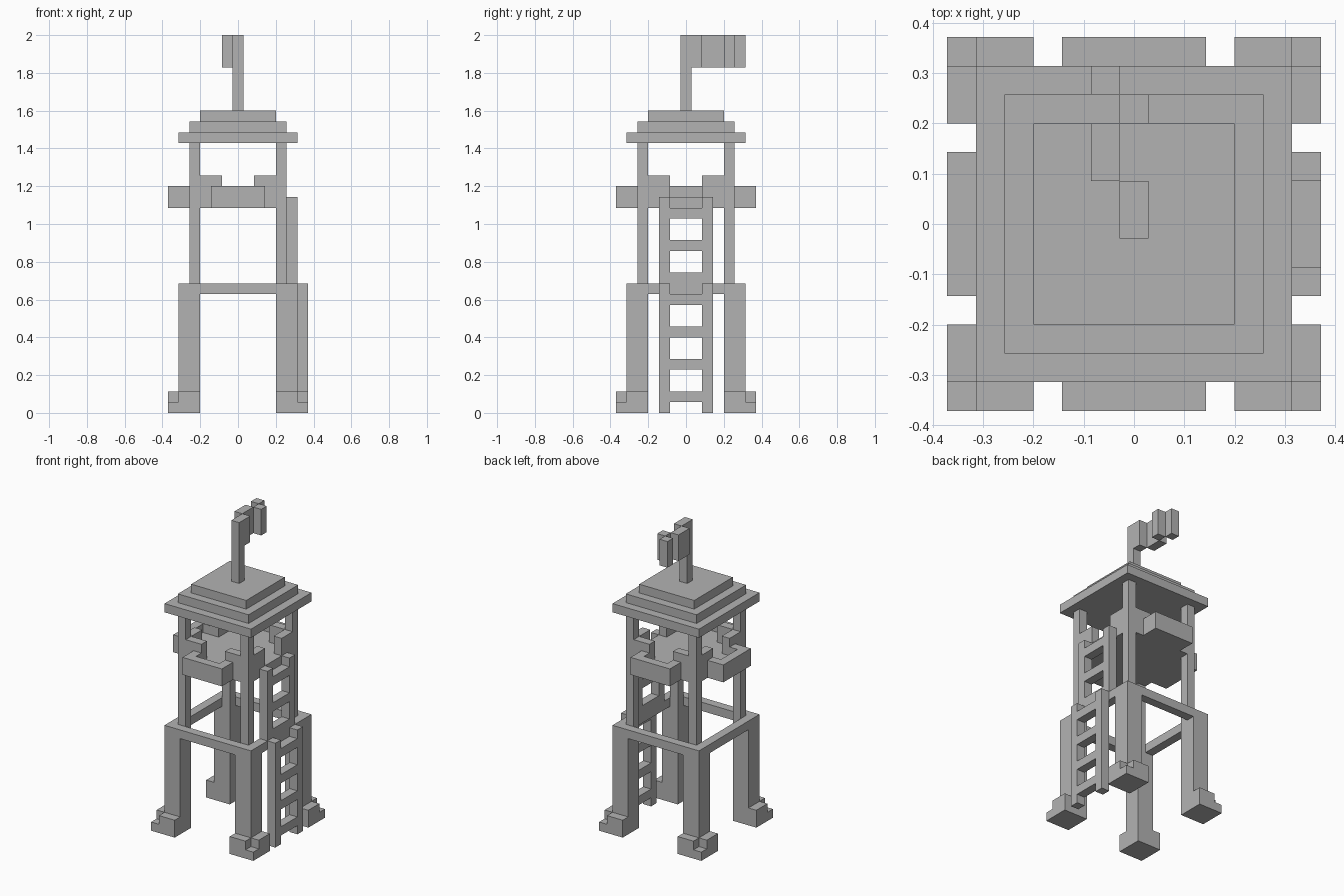
import bpy, bmesh
from math import pi
from mathutils import Matrix, Vector

U = 2 / 35  # one block

cube = bpy.data.objects.get("Cube")
if cube:
    bpy.data.objects.remove(cube, do_unlink=True)

GREY = (0.45, 0.45, 0.45, 1)
mat = bpy.data.materials.new("plain grey")
mat.use_nodes = True
mat.diffuse_color = GREY
mat.node_tree.nodes["Principled BSDF"].inputs["Base Color"].default_value = GREY


def part(name, boxes, quarter=0):
    """Joins boxes (x, y and z ranges in blocks), turned by quarter turns about z."""
    bm = bmesh.new()
    for x, y, z in boxes:
        size = Vector((x[1] - x[0], y[1] - y[0], z[1] - z[0])) * U
        mid = Vector((sum(x), sum(y), sum(z))) * U / 2
        bmesh.ops.create_cube(bm, size=1, matrix=Matrix.LocRotScale(mid, None, size))
    bm.transform(Matrix.Rotation(quarter * pi / 2, 4, 'Z'))
    mesh = bpy.data.meshes.new(name)
    bm.to_mesh(mesh)
    bm.free()
    mesh.materials.append(mat)
    obj = bpy.data.objects.new(name, mesh)
    bpy.context.collection.objects.link(obj)


def both(x, y, z):
    """A box and its mirror image across x = 0."""
    return [(x, y, z), ((-x[1], -x[0]), y, z)]


def square(half, z):
    return ((-half, half), (-half, half), z)


inner, edge, out = (3.5, 4.5), (4.5, 5.5), (5.5, 6.5)

# Four corners: leg, notched foot and post
for q, corner in enumerate(("front_left", "back_left", "back_right", "front_right")):
    leg, front = (3.5, 5.5), (-5.5, -3.5)
    part(corner + "_leg", [(leg, front, (0, 12))], q)
    part(corner + "_foot", [
        (out, (-6.5, -3.5), (0, 1)), (leg, (-6.5, -5.5), (0, 1)),
        (out, front, (1, 2)), (leg, (-6.5, -5.5), (1, 2))], q)
    part(corner + "_post", [(inner, (-4.5, -3.5), (12, 25))], q)

# Four sides: frame beam and parapet; three of them have a bay
for q, side in enumerate(("front", "left", "back", "right")):
    wall = (-4.5, -3.5)
    part(side + "_beam", [((-3.5, 3.5), (-5.5, -4.5), (11, 12))], q)
    part(side + "_parapet", [((-3.5, 3.5), wall, (19, 20))]
         + both((1.5, 3.5), wall, (20, 22)), q)
    if side != "left":
        part(side + "_bay", [
            ((-2.5, 2.5), (-6.5, -4.5), (19, 20)),
            ((-2.5, 2.5), (-6.5, -5.5), (20, 21))]
            + both((1.5, 2.5), (-5.5, -4.5), (20, 21)), q)

part("floor", [square(3.5, (19, 20))])


# Ladders on the open side
def ladder(name, x, z, rungs):
    rails = [(x, y, z) for y in ((-2.5, -1.5), (1.5, 2.5))]
    part(name, rails + [(x, (-1.5, 1.5), (r, r + 1)) for r in rungs])


ladder("lower_ladder", out, (0, 12), range(1, 11, 3))
ladder("upper_ladder", edge, (12, 20), range(12, 19, 3))

# Stepped roof
part("roof", [square(5.5 - i, (25 + i, 26 + i)) for i in range(3)])

# Pole and waving flag
mid, swing, high = (-0.5, 0.5), (-1.5, -0.5), (32, 35)
part("flag_pole", [(mid, mid, (28, 35))])
part("flag", [(mid, (0.5, 1.5), high), (swing, (1.5, 3.5), high),
              (mid, inner, high), (swing, edge, high)])
